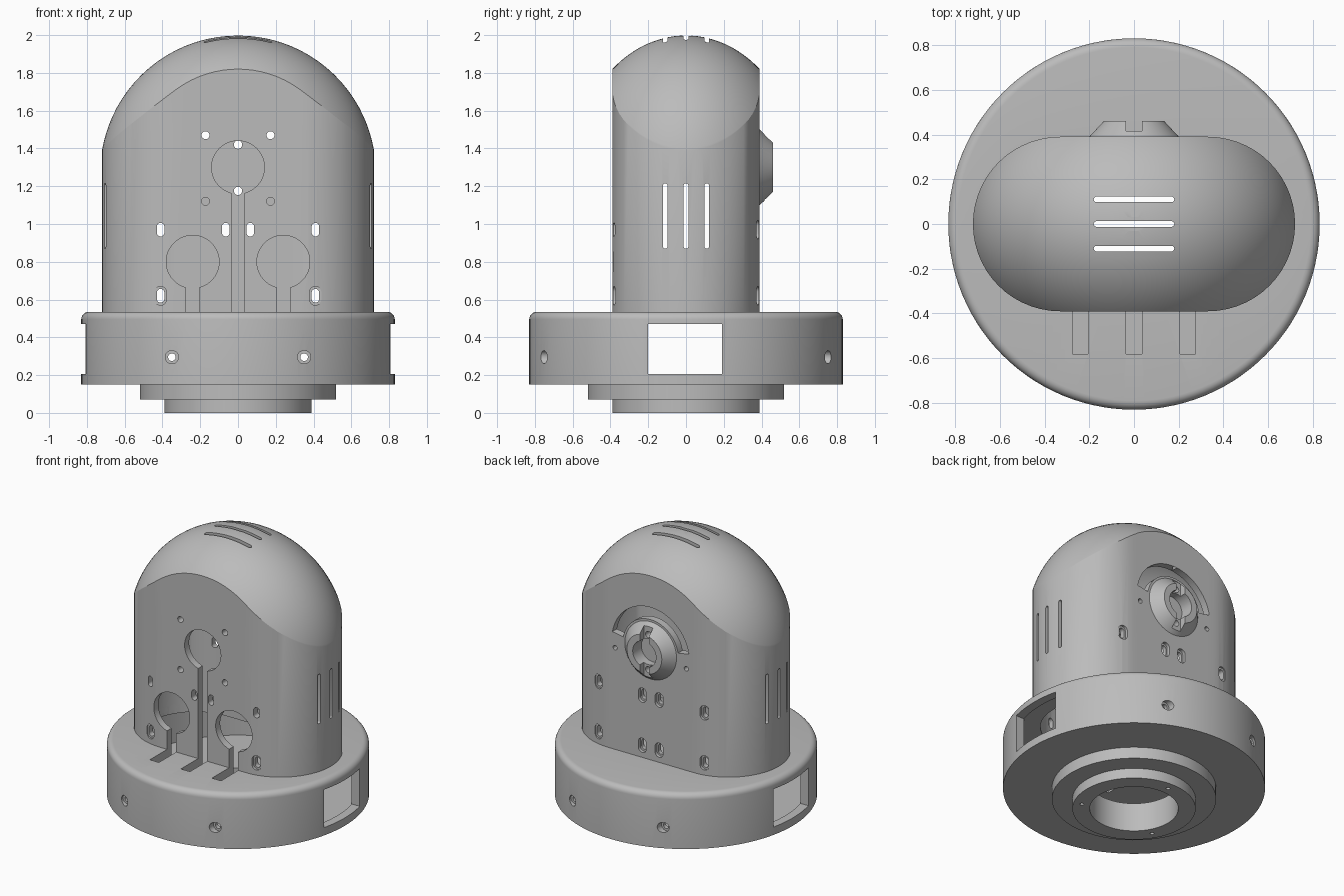
import bpy, bmesh, math
from math import sin, cos, pi, sqrt

if "Cube" in bpy.data.objects:
    bpy.data.objects.remove(bpy.data.objects["Cube"], do_unlink=True)

grey = bpy.data.materials.new("plain_grey")
grey.use_nodes = True
grey.diffuse_color = (0.5, 0.5, 0.5, 1)
grey.node_tree.nodes["Principled BSDF"].inputs["Base Color"].default_value = (0.5, 0.5, 0.5, 1)


def finish(bm, name):
    bmesh.ops.remove_doubles(bm, verts=bm.verts, dist=1e-5)
    bmesh.ops.recalc_face_normals(bm, faces=bm.faces)
    mesh = bpy.data.meshes.new(name)
    bm.to_mesh(mesh)
    bm.free()
    mesh.materials.append(grey)
    obj = bpy.data.objects.new(name, mesh)
    bpy.context.collection.objects.link(obj)
    return obj


def loft(rings, name, capped=True):
    """Join equal closed rings with quads, optionally closing both ends."""
    bm = bmesh.new()
    loops = [[bm.verts.new(p) for p in ring] for ring in rings]
    n = len(loops[0])
    for a, b in zip(loops, loops[1:]):
        for i in range(n):
            j = (i + 1) % n
            bm.faces.new((a[i], a[j], b[j], b[i]))
    if capped:
        bm.faces.new(loops[0])
        bm.faces.new(loops[-1])
    return finish(bm, name)


def prism(outline, axis, lo, hi):
    place = {"x": lambda u, v, w: (w, u, v),
             "y": lambda u, v, w: (u, w, v),
             "z": lambda u, v, w: (u, v, w)}[axis]
    return loft([[place(u, v, w) for u, v in outline] for w in (lo, hi)], "cutter")


def capsule(cu, cv, hu, hv, n=28):
    r = min(hu, hv)
    pts = []
    for i in range(n):
        a = 2 * pi * (i + 0.5) / n
        pts.append((cu + r * cos(a) + math.copysign(hu - r, cos(a)),
                    cv + r * sin(a) + math.copysign(hv - r, sin(a))))
    return pts


def rect(u0, u1, v0, v1):
    return [(u0, v0), (u1, v0), (u1, v1), (u0, v1)]


def cut(targets, cutter):
    cutter.hide_render = True
    for obj in targets:
        mod = obj.modifiers.new("cut", "BOOLEAN")
        mod.operation = "DIFFERENCE"
        mod.solver = "EXACT"
        mod.object = cutter
        bpy.context.view_layer.objects.active = obj
        bpy.ops.object.modifier_apply(modifier=mod.name)
    bpy.data.objects.remove(cutter, do_unlink=True)


def domed_shell(name, inset, bottom):
    """Stadium prism topped by an ellipsoid."""
    r, half, steps, centre = 0.39 - inset, 0.33, 28, 1.268
    a, b, c = 0.73 - inset, 0.596 - inset, 0.73 - inset
    outline = []
    for side in (1, -1):
        for i in range(steps + 1):
            t = -pi / 2 + pi * i / steps
            outline.append((side * (half + r * cos(t)), side * r * sin(t)))
        for i in range(1, 16):
            outline.append((side * (half - 2 * half * i / 16), side * r))

    def height(x, y):
        return centre + c * sqrt(max(0, 1 - (x / a) ** 2 - (y / b) ** 2))

    rings = [[(x, y, bottom) for x, y in outline]]
    levels = 20
    for k in range(levels):
        t = cos(pi / 2 * k / levels)
        rings.append([(x * t, y * t, height(x * t, y * t)) for x, y in outline])
    return loft(rings, name)


# Hollow upper housing
housing = domed_shell("domed_housing", 0, 0.5)
cut([housing], domed_shell("cutter", 0.05, 0.3))

# Hollow round base with stepped collar and rounded top edge
profile = [(0.28, 0), (0.39, 0), (0.39, 0.07), (0.52, 0.07), (0.52, 0.15), (0.83, 0.15)]
for i in range(7):
    t = pi / 2 * i / 6
    profile.append((0.79 + 0.04 * cos(t), 0.495 + 0.04 * sin(t)))
profile += [(0.2, 0.535), (0.2, 0.475), (0.77, 0.475), (0.77, 0.2), (0.28, 0.2), (0.28, 0)]
SEG = 112
base = loft([[(r * cos(2 * pi * i / SEG), r * sin(2 * pi * i / SEG), z) for i in range(SEG)]
             for r, z in profile], "round_base", capped=False)
cut([base], domed_shell("cutter", 0.05, 0.3))

# Tapered boss on the back
boss = loft([[(r * cos(2 * pi * i / 64), y, 1.3 + r * sin(2 * pi * i / 64)) for i in range(64)]
             for r, y in ((0.2, 0.38), (0.2, 0.39), (0.135, 0.46))], "back_boss")

# Base windows, screw holes and underside holes
cut([base], prism(rect(-0.2, 0.19, 0.205, 0.47), "x", -1, 1))
for x in (-0.35, 0.35):
    cut([base], prism(capsule(x, 0.295, 0.02, 0.02), "y", -1, 1))
    for lo, hi in ((-1, -0.72), (0.72, 1)):
        cut([base], prism(capsule(x, 0.295, 0.035, 0.035), "y", lo, hi))
for k in range(3):
    a = pi / 2 + 2 * pi * k / 3
    cut([base], prism(capsule(0.335 * cos(a), 0.335 * sin(a), 0.013, 0.013, 16), "z", -0.1, 0.05))

# Front round openings with cable slots running into the base
for x, z, top in ((0, 1.3, 1.2), (-0.24, 0.8, 0.7), (0.24, 0.8, 0.7)):
    cut([housing], prism(capsule(x, z, 0.14, 0.14, 56), "y", -0.5, -0.25))
    cut([housing, base], prism(rect(x - 0.035, x + 0.035, 0.44, top), "y", -0.58, -0.25))

# Ventilation slots on the sides and the dome
for y in (-0.11, 0, 0.11):
    cut([housing], prism(capsule(y, 1.042, 0.0125, 0.173), "x", -1, 1))
    cut([housing], prism(capsule(0, y, 0.18, 0.0125), "z", 1.7, 2.2))

# Mounting slots, recessed on the outside
for x in (-0.41, -0.065, 0.065, 0.41):
    for z in (0.62, 0.97):
        inner_low = abs(x) < 0.1 and z < 0.7
        cut([housing], prism(capsule(x, z, 0.02, 0.036), "y", 0 if inner_low else -0.6, 0.6))
        cut([housing], prism(capsule(x, z, 0.031, 0.05), "y", 0.368, 0.6))
        if abs(x) > 0.1 and z < 0.7:
            cut([housing], prism(capsule(x, z, 0.031, 0.05), "y", -0.6, -0.368))

# Small screw holes, front and back
for x in (-1, 1):
    for z in (1.12, 1.47):
        cut([housing], prism(capsule(x * 0.172, z, 0.021, 0.021), "y", -0.6, -0.2))
    cut([housing], prism(capsule(x * 0.275, 1.245, 0.016, 0.016), "y", 0.2, 0.6))

# Curved slot above the boss
angles = [math.radians(10 + 160 * i / 32) for i in range(33)]
arc = [(0.3 * cos(a), 1.3 + 0.3 * sin(a)) for a in angles]
arc += [(0.215 * cos(a), 1.3 + 0.215 * sin(a)) for a in reversed(angles)]
cut([housing], prism(arc, "y", 0.25, 0.6))

# Blind bore, cross notch and pin holes of the boss
cut([housing, boss], prism(capsule(0, 1.3, 0.09, 0.09, 48), "y", 0.365, 0.6))
cut([boss], prism(rect(-0.035, 0.035, 1.05, 1.55), "y", 0.415, 0.6))
for z in (1.175, 1.42):
    cut([housing, boss], prism(capsule(0, z, 0.022, 0.022), "y", 0.2, 0.6))

# Smooth curved faces, keep edges sharp
bpy.ops.object.select_all(action="DESELECT")
for obj in (housing, base, boss):
    obj.select_set(True)
bpy.context.view_layer.objects.active = housing
bpy.ops.object.shade_smooth_by_angle(angle=math.radians(22))
